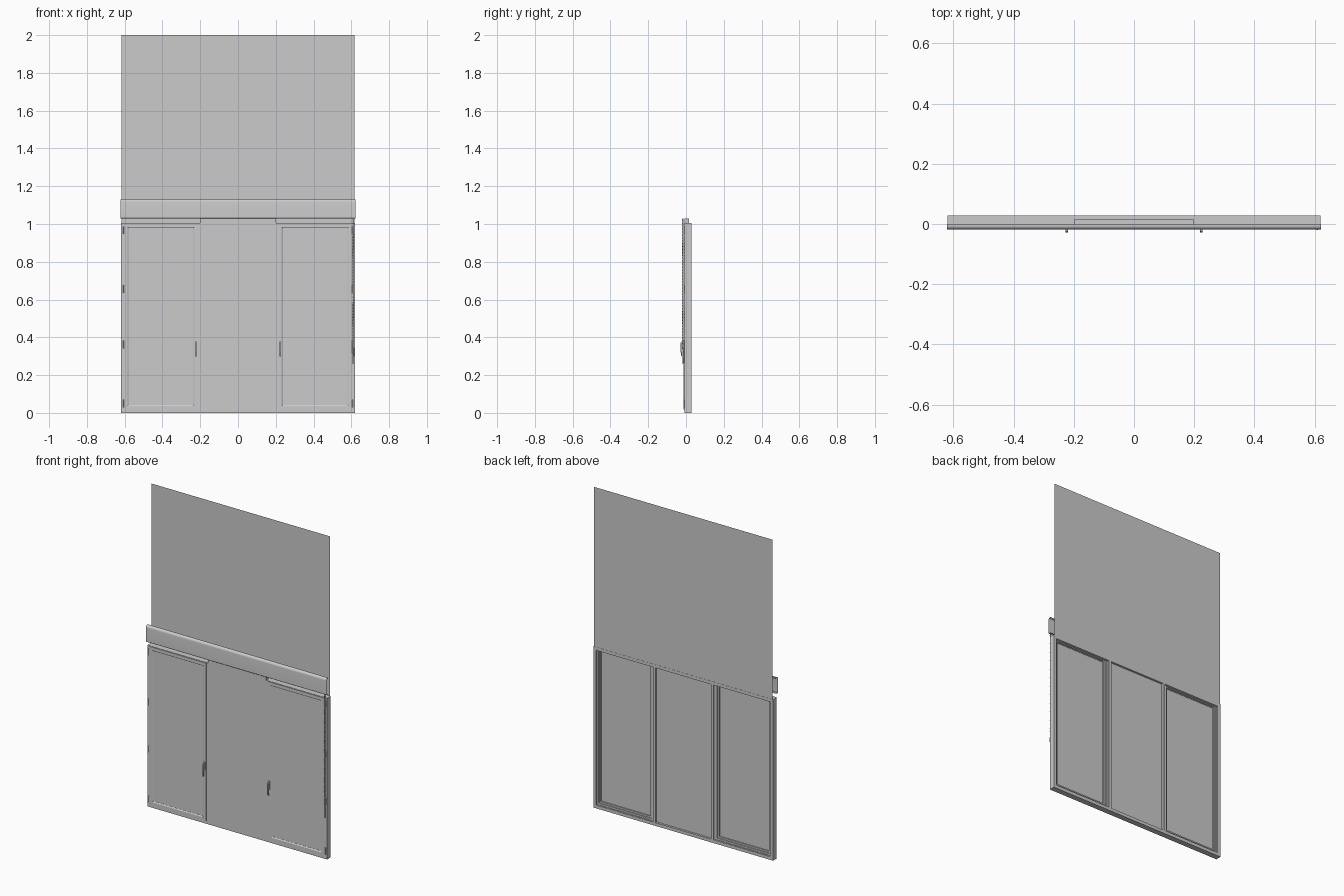
import bpy, bmesh, math
from mathutils import Matrix, Vector

if "Cube" in bpy.data.objects:
    bpy.data.objects.remove(bpy.data.objects["Cube"])

grey = bpy.data.materials.new("light_grey")
grey.diffuse_color = (0.6, 0.6, 0.6, 1)
grey.use_nodes = True
grey.node_tree.nodes["Principled BSDF"].inputs["Base Color"].default_value = grey.diffuse_color


def finish(name, bm, smooth=False, fix=True):
    if fix:
        bmesh.ops.recalc_face_normals(bm, faces=bm.faces)
    me = bpy.data.meshes.new(name)
    bm.to_mesh(me)
    bm.free()
    me.materials.append(grey)
    ob = bpy.data.objects.new(name, me)
    bpy.context.collection.objects.link(ob)
    if smooth:
        bpy.context.view_layer.objects.active = ob
        ob.select_set(True)
        bpy.ops.object.shade_smooth_by_angle()
        ob.select_set(False)
    return ob


def add_box(bm, x0, x1, y0, y1, z0, z1):
    m = Matrix.Translation(((x0 + x1) / 2, (y0 + y1) / 2, (z0 + z1) / 2)) \
        @ Matrix.Diagonal((abs(x1 - x0), y1 - y0, z1 - z0, 1))
    bmesh.ops.create_cube(bm, size=1, matrix=m)


def box(name, *dims):
    bm = bmesh.new()
    add_box(bm, *dims)
    return finish(name, bm)


def ring(name, x0, x1, z0, z1, profile):
    """Mitred rectangular frame; profile is a closed list of (inset, y)."""
    bm = bmesh.new()
    loops = []
    for sx, sz in ((0, 0), (1, 0), (1, 1), (0, 1)):
        loops.append([bm.verts.new((x1 - d if sx else x0 + d, y,
                                    z1 - d if sz else z0 + d)) for d, y in profile])
    n = len(profile)
    for i in range(4):
        a, b = loops[i], loops[(i + 1) % 4]
        for j in range(n):
            k = (j + 1) % n
            bm.faces.new((a[j], a[k], b[k], b[j]))
    return finish(name, bm)


def extrude_x(name, x0, x1, profile, closed, smooth=False):
    """Run a (y, z) profile along x; open profiles give a thin shell."""
    bm = bmesh.new()
    a = [bm.verts.new((x0, y, z)) for y, z in profile]
    b = [bm.verts.new((x1, y, z)) for y, z in profile]
    n = len(profile)
    for j in range(n if closed else n - 1):
        k = (j + 1) % n
        bm.faces.new((a[j], a[k], b[k], b[j]))
    if closed:
        bm.faces.new(a)
        bm.faces.new(b)
    return finish(name, bm, smooth)


# Outer frame with a stepped rebate
ring("outer_frame", -0.62, 0.62, 0, 1.005,
     [(0, -0.008), (0.03, -0.008), (0.03, 0.006), (0.02, 0.006), (0.02, 0.028), (0, 0.028)])

# Fixed centre panel, flush with the frame front
box("centre_panel", -0.2, 0.2, -0.0085, 0.015, 0.001, 1.03)

for s, side in ((-1, "left"), (1, "right")):
    # Mullion between the centre and the side bay
    bm = bmesh.new()
    add_box(bm, s * 0.192, s * 0.208, -0.008, 0.028, 0.01, 1.0)
    add_box(bm, s * 0.208, s * 0.222, -0.008, 0.019, 0.01, 1.0)
    finish(side + "_mullion", bm)

    # Opening sash, its bead and pane
    xa, xb = sorted((s * 0.213, s * 0.604))
    ring(side + "_sash", xa, xb, 0.018, 1.003,
         [(0, -0.012), (0.018, -0.012), (0.024, -0.008), (0.024, 0.012),
          (0.014, 0.012), (0.014, 0.018), (0, 0.018)])
    box(side + "_pane", xa + 0.02, xb - 0.02, -0.007, 0.004, 0.038, 0.983)

    # Row of drainage ribs on the inner sill
    bm = bmesh.new()
    for i in range(22):
        x = xa + 0.03 + i * 0.0155
        add_box(bm, x, x + 0.007, 0.019, 0.025, 0.018, 0.023)
    finish(side + "_sill_ribs", bm)

    # Hinges down the outer edge
    bm = bmesh.new()
    for z in (0.05, 0.362, 0.655, 0.967):
        bmesh.ops.create_cone(bm, cap_ends=True, segments=10, radius1=0.004, radius2=0.004,
                              depth=0.042, matrix=Matrix.Translation((s * 0.608, -0.01, z)))
    finish(side + "_hinges", bm, True)

    # Lever handle: base plate and drooping grip
    hx = s * 0.223
    box(side + "_handle_base", hx - 0.006, hx + 0.006, -0.015, -0.01, 0.335, 0.385)
    extrude_x(side + "_handle_grip", hx - 0.004, hx + 0.004,
              [(-0.012, 0.376), (-0.024, 0.378), (-0.029, 0.37), (-0.029, 0.325),
               (-0.024, 0.298), (-0.02, 0.3), (-0.023, 0.33), (-0.022, 0.364), (-0.012, 0.366)], True)

# Open-ended blind cassette with rounded top
arc = [(-0.006 - 0.012 * math.cos(t), 1.117 + 0.014 * math.sin(t))
       for t in [math.radians(15 * i) for i in range(7)]]
extrude_x("blind_cassette", -0.622, 0.622,
          [(-0.002, 1.029), (-0.016, 1.029), (-0.018, 1.031)] + arc + [(0.0, 1.131), (0.0, 1.122)],
          False, True)

# Raised fabric sheet behind the cassette
extrude_x("fabric_sheet", -0.616, 0.616, [(0.027, 1.0), (0.027, 2.0)], False)

# Beaded pull chain: two strands and a weight
bm = bmesh.new()
for y in (-0.018, -0.012):
    bmesh.ops.create_cone(bm, cap_ends=True, segments=6, radius1=0.0015, radius2=0.0015,
                          depth=0.69, matrix=Matrix.Translation((0.609, y, 0.685)))
    for i in range(86):
        bmesh.ops.create_icosphere(bm, subdivisions=1, radius=0.0028,
                                   matrix=Matrix.Translation((0.609, y, 0.345 + i * 0.008)))
finish("pull_chain", bm, True)
bm = bmesh.new()
bmesh.ops.create_cone(bm, cap_ends=True, segments=10, radius1=0.003, radius2=0.005, depth=0.085,
                      matrix=Matrix.Translation((0.609, -0.015, 0.302)))
finish("chain_weight", bm, True)
